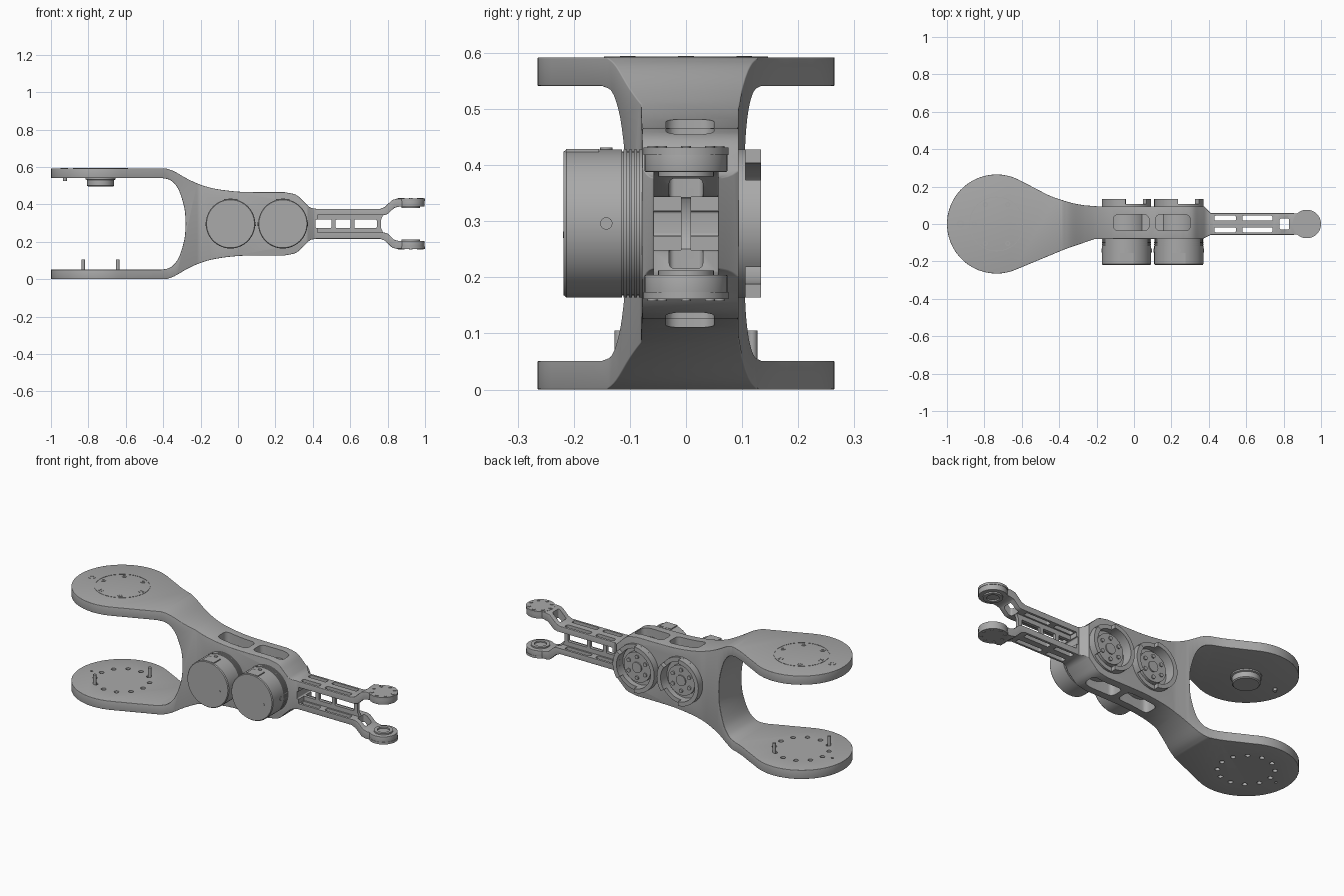
import bpy, bmesh, math
from mathutils import Vector, Matrix

old = bpy.data.objects.get("Cube")
if old:
    bpy.data.objects.remove(old, do_unlink=True)

MID = 0.296          # height of the mirror plane
HUB_X, TIP_X = -0.735, 0.924
MOTOR_X = (-0.04, 0.24)

grey = bpy.data.materials.new("satin grey")
grey.use_nodes = True
grey.diffuse_color = (0.4, 0.4, 0.4, 1)
grey.node_tree.nodes["Principled BSDF"].inputs["Base Color"].default_value = (0.4, 0.4, 0.4, 1)


def finish(name, bm):
    bmesh.ops.recalc_face_normals(bm, faces=bm.faces)
    mesh = bpy.data.meshes.new(name)
    bm.to_mesh(mesh)
    bm.free()
    mesh.materials.append(grey)
    ob = bpy.data.objects.new(name, mesh)
    bpy.context.collection.objects.link(ob)
    return ob


def prism(name, pts, lo, hi, axis):
    """Extrude a closed outline along y (outline in x,z) or z (outline in x,y)."""
    bm = bmesh.new()
    place = (lambda a, b: (a, lo, b)) if axis == "y" else (lambda a, b: (a, b, lo))
    face = bm.faces.new([bm.verts.new(place(*p)) for p in pts])
    top = bmesh.ops.extrude_face_region(bm, geom=[face])["geom"]
    move = Vector((0, hi - lo, 0)) if axis == "y" else Vector((0, 0, hi - lo))
    bmesh.ops.translate(bm, vec=move, verts=[v for v in top if isinstance(v, bmesh.types.BMVert)])
    return finish(name, bm)


def box(name, xs, ys, zs, radius=0, axis=2):
    """Box with the edges along one axis rounded."""
    bm = bmesh.new()
    bmesh.ops.create_cube(bm, size=1)
    spans = (xs, ys, zs)
    for v in bm.verts:
        v.co = [sum(s) / 2 + c * (s[1] - s[0]) for s, c in zip(spans, v.co)]
    if radius:
        edges = [e for e in bm.edges
                 if abs((e.verts[0].co - e.verts[1].co).normalized()[axis]) > 0.9]
        bmesh.ops.bevel(bm, geom=edges, offset=radius, segments=5, profile=0.5, affect="EDGES")
    return finish(name, bm)


def lathe(name, profile, at, axis="z", steps=48, arc=None):
    """Turn a (radius, height) profile about an axis; arc limits it to a sector."""
    bm = bmesh.new()
    a0, a1 = [math.radians(a) for a in (arc or (0, 360))]
    count = steps + 1 if arc else steps
    rings = []
    for i in range(count):
        a = a0 + (a1 - a0) * i / steps
        c, s = math.cos(a), math.sin(a)
        rings.append([bm.verts.new((at[0] + r * c, at[1] + h, at[2] + r * s) if axis == "y"
                                   else (at[0] + r * c, at[1] + r * s, at[2] + h))
                      for r, h in profile])
    n = len(profile)
    closed = profile[0][0] > 0 and profile[-1][0] > 0   # hollow ring section
    for i in range(count - 1 if arc else count):
        a, b = rings[i], rings[(i + 1) % count]
        for j in range(n if closed else n - 1):
            k = (j + 1) % n
            bm.faces.new((a[j], a[k], b[k], b[j]))
    if arc:
        bm.faces.new(rings[0])
        bm.faces.new(rings[-1])
    bmesh.ops.remove_doubles(bm, verts=bm.verts, dist=1e-5)
    return finish(name, bm)


def rod(name, r, lo, hi, at, axis="z", steps=16):
    return lathe(name, [(0, lo), (r, lo), (r, hi), (0, hi)], at, axis, steps)


def ring(name, r0, r1, lo, hi, at, axis="z", steps=48, arc=None):
    return lathe(name, [(r0, lo), (r1, lo), (r1, hi), (r0, hi)], at, axis, steps, arc)


def apply(ob, kind, **settings):
    mod = ob.modifiers.new(kind.lower(), kind)
    for key, value in settings.items():
        setattr(mod, key, value)
    bpy.context.view_layer.objects.active = ob
    bpy.ops.object.modifier_apply(modifier=mod.name)


def combine(ob, other, operation="DIFFERENCE"):
    apply(ob, "BOOLEAN", operation=operation, object=other, solver="EXACT")
    bpy.data.objects.remove(other, do_unlink=True)


def curve(pts, n=4):
    """Catmull-Rom curve through the points."""
    p = [Vector(q) for q in pts]
    p = [2 * p[0] - p[1]] + p + [2 * p[-1] - p[-2]]
    out = []
    for a, b, c, d in zip(p, p[1:], p[2:], p[3:]):
        for i in range(n):
            t = i / n
            out.append(tuple(0.5 * (2 * b + (c - a) * t + (2 * a - 5 * b + 4 * c - d) * t * t
                                    + (3 * b - a - 3 * c + d) * t ** 3)))
    return out + [tuple(pts[-1])]


def arc_pts(cx, r, a0, a1, n):
    return [(cx + r * math.cos(math.radians(a0 + (a1 - a0) * i / n)),
             r * math.sin(math.radians(a0 + (a1 - a0) * i / n))) for i in range(n + 1)]


# Arm frame: side outline crossed with plan outline
outer = ([(-1.1, 0.296)]
         + curve([(-0.385, 0.296), (-0.34, 0.28), (-0.27, 0.24), (-0.2, 0.209), (-0.12, 0.187),
                  (0, 0.172), (0.12, 0.169)])
         + curve([(0.25, 0.169), (0.31, 0.155), (0.35, 0.12), (0.385, 0.088), (0.42, 0.08)])
         + [(0.76, 0.08), (0.785, 0.09), (0.825, 0.128), (0.85, 0.134), (1.1, 0.134)])
tip_gap = [(1.1, 0.092), (0.86, 0.092), (0.835, 0.085), (0.8, 0.052), (0.775, 0.045), (0.764, 0.02)]
mouth = curve([(-0.28, 0), (-0.286, 0.08), (-0.312, 0.17), (-0.34, 0.215), (-0.37, 0.237),
               (-0.41, 0.245)]) + [(-1.1, 0.245)]
upper = outer + tip_gap
side = upper + [(x, -h) for x, h in reversed(upper)]
side += [(x, -h) for x, h in reversed(mouth)] + mouth[1:]
plan = (arc_pts(HUB_X, 0.265, 58, 295, 36)
        + [(-0.37, -0.135), (-0.21, -0.08), (0.37, -0.078), (0.41, -0.058), (0.84, -0.058)]
        + arc_pts(TIP_X, 0.074, -130, 130, 24)
        + [(0.84, 0.058), (0.41, 0.058), (0.375, 0.094), (-0.19, 0.094)]
        + curve([(-0.24, 0.096), (-0.33, 0.112), (-0.44, 0.147), (-0.53, 0.192)])[1:])
frame = prism("arm_frame", [(x, MID + h) for x, h in side], -0.4, 0.4, "y")
combine(frame, prism("plan_cutter", plan, -0.2, 0.8, "z"), "INTERSECT")
apply(frame, "BEVEL", width=0.009, segments=3, limit_method="ANGLE",
      angle_limit=math.radians(50), use_clamp_overlap=True)

# Openings in the frame
for x in MOTOR_X:
    combine(frame, rod("bore", 0.122, -0.3, 0.3, (x, 0, MID), "y", 64))
for s in (-1, 1):
    for x0, x1 in ((-0.11, 0.08), (0.115, 0.3)):
        zs = sorted((MID + s * 0.09, MID + s * 0.3))
        combine(frame, box("body_slot", (x0, x1), (-0.036, 0.05), zs, 0.025))
    # I-beam sides, lightening slots and the web windows
    combine(frame, box("beam_pocket", (0.425, 0.9), sorted((s * 0.009, s * 0.2)),
                       (MID - 0.047, MID + 0.047)))
    for x0, x1 in ((0.43, 0.545), (0.58, 0.74)):
        combine(frame, box("flange_slot", (x0, x1), sorted((s * 0.018, s * 0.045)), (0, 0.6), 0.008))
for x0, x1 in ((0.415, 0.5), (0.522, 0.602), (0.622, 0.742)):
    combine(frame, box("web_window", (x0, x1), (-0.2, 0.2), (MID - 0.022, MID + 0.022), 0.005, 1))
combine(frame, box("neck_window", (0.778, 0.83), (-0.03, 0.03), (0, 0.6), 0.01))
for i in range(12):
    a = math.radians(30 * i + 23)
    combine(frame, rod("plate_hole", 0.013, -0.1, 0.1,
                       (HUB_X + 0.145 * math.cos(a), 0.145 * math.sin(a), 0)))
combine(frame, rod("small_hole", 0.007, -0.1, 0.1, (-0.93, 0, 0)))

# Motors with ribbed front cans, side screws and bolted rear flanges
can = [(0, -0.218), (0.128, -0.218), (0.132, -0.213), (0.132, -0.114)]
for i in range(4):
    y = -0.114 + i * 0.009
    can += [(0.128, y), (0.128, y + 0.003), (0.132, y + 0.003), (0.132, y + 0.009)]
can += [(0.121, -0.078), (0.121, 0.075), (0, 0.075)]
for x in MOTOR_X:
    c = (x, 0, MID)
    lathe("motor_can", can, c, "y", 64)
    rod("motor_output", 0.085, 0.07, 0.1, c, "y", 48)
    rod("motor_hub", 0.03, 0.1, 0.106, c, "y", 24)
    ring("motor_rear_ring", 0.108, 0.132, 0.06, 0.106, c, "y", 64)
    for a0, a1 in ((-36, 36), (92, 268)):
        ring("rear_lug", 0.108, 0.132, 0.104, 0.134, c, "y", 24, (a0, a1))
    for i in range(6):
        a = math.radians(60 * i + 30)
        rod("output_bolt", 0.011, 0.098, 0.107,
            (x + 0.06 * math.cos(a), 0, MID + 0.06 * math.sin(a)), "y", 12)
    box("motor_top_tab", (x - 0.036, x + 0.036), (-0.214, -0.155), (MID + 0.12, MID + 0.1325))
    rod("front_mark", 0.006, -0.2195, -0.217, (x + 0.075, 0, MID - 0.02), "y", 12)
    for a in (0, 90, 180):
        a = math.radians(a)
        screw = rod("side_screw", 0.011, 0.125, 0.135, (0, 0, 0), "z", 16)
        screw.matrix_world = (Matrix.Translation((x, -0.142, MID))
                              @ Matrix.Rotation(math.pi / 2 - a, 4, "Y"))

# Upper fork plate: cover seam, screws, inner hub and stop pin
TOP = 2 * MID
ring("cover_seam", 0.143, 0.146, -0.002, 0.0015, (HUB_X, 0, TOP))
for i in range(6):
    a = math.radians(60 * i)
    at = (HUB_X + 0.12 * math.cos(a), 0.12 * math.sin(a), TOP)
    ring("cover_screw", 0.007, 0.014, -0.003, 0.002, at, steps=16)
ring("stop_pin_seat", 0.01, 0.02, -0.003, 0.0015, (-0.928, 0, TOP), steps=20)
rod("stop_pin", 0.01, 0.525, 0.545, (-0.925, 0, 0))
lathe("bearing_hub", [(0, 0.495), (0.066, 0.495), (0.072, 0.5), (0.072, 0.53), (0.08, 0.533),
                      (0.08, 0.545), (0, 0.545)], (HUB_X, 0, 0))

# Lower fork plate: locating pins
for s in (-1, 1):
    rod("locating_pin", 0.009, 0.03, 0.105, (HUB_X + s * 0.092, s * 0.118, 0))

# Wrist tips: bolted caps outside, bearing collars inside
for s in (-1, 1):
    low, high = sorted((s * 0.122, s * 0.135))
    rod("wrist_cap", 0.076, low, high, (TIP_X, 0, MID), steps=48)
    low, high = sorted((s * 0.084, s * 0.094))
    ring("wrist_collar", 0.032, 0.05, low, high, (TIP_X, 0, MID), steps=32)
    for i in range(8):
        a = math.radians(45 * i)
        low, high = sorted((s * 0.13, s * 0.138))
        rod("wrist_bolt", 0.009, low, high,
            (TIP_X + 0.06 * math.cos(a), 0.06 * math.sin(a), MID), steps=12)

bpy.ops.object.select_all(action="DESELECT")
for ob in bpy.context.scene.objects:
    if ob.type == "MESH" and grey.name in ob.data.materials:
        ob.select_set(True)
        bpy.context.view_layer.objects.active = ob
bpy.ops.object.shade_smooth_by_angle(angle=math.radians(32))
